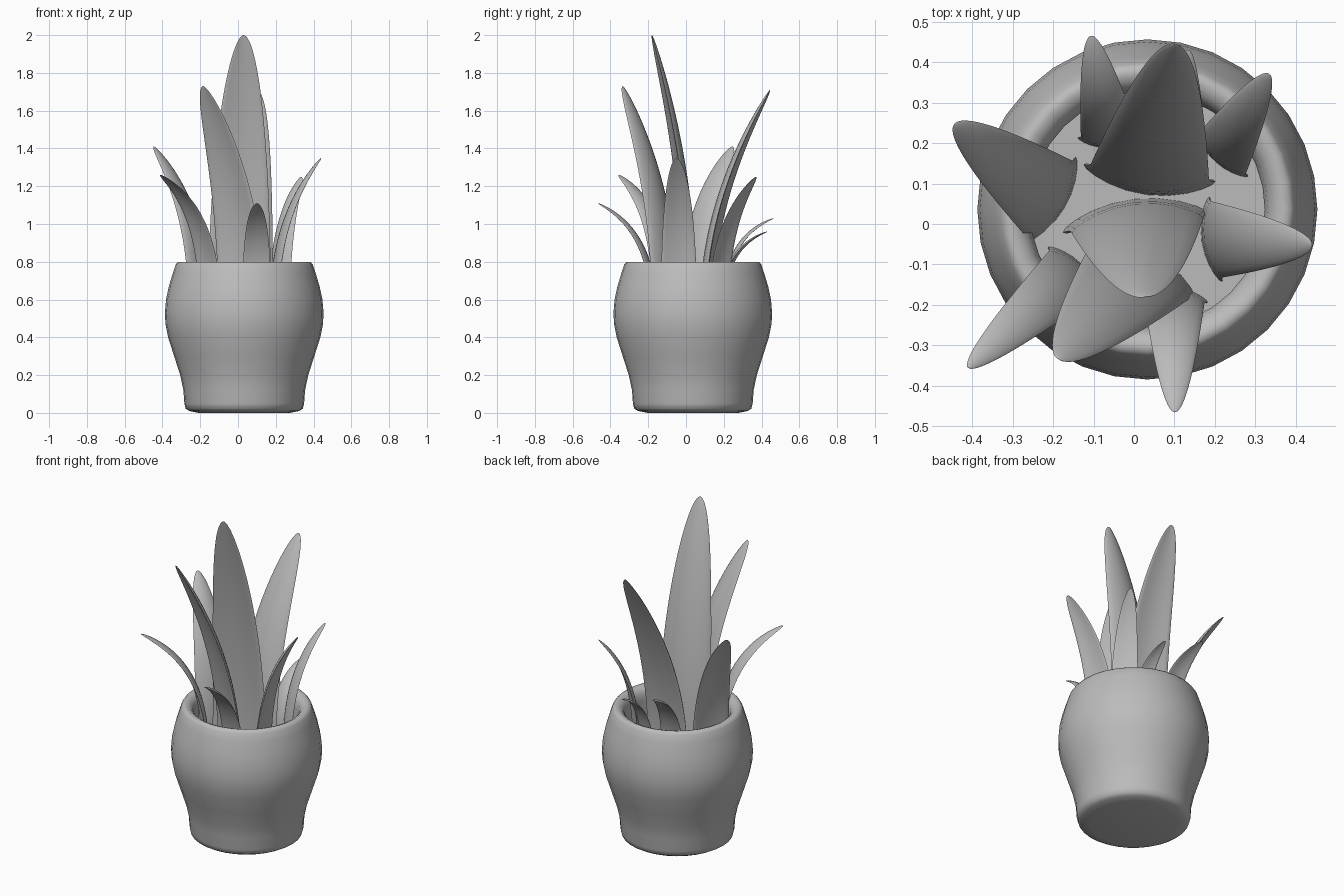
import bpy, bmesh, math
from mathutils import Vector

old = bpy.data.objects.get("Cube")
if old:
    bpy.data.objects.remove(old, do_unlink=True)

CENTRE = Vector((0.033, 0.036, 0))
SOIL = 0.55


def make_material(name, color):
    mat = bpy.data.materials.new(name)
    mat.use_nodes = True
    mat.diffuse_color = color
    mat.node_tree.nodes["Principled BSDF"].inputs["Base Color"].default_value = color
    return mat


grey = make_material("plain grey", (0.5, 0.5, 0.5, 1))


def loft(name, rings, angle):
    """Skin closed rings of points, cap both ends, and shade."""
    bm = bmesh.new()
    loops = [[bm.verts.new(p) for p in ring] for ring in rings]
    n = len(loops[0])
    for a, b in zip(loops, loops[1:]):
        for i in range(n):
            j = (i + 1) % n
            bm.faces.new((a[i], a[j], b[j], b[i]))
    bm.faces.new(loops[0][::-1])
    bm.faces.new(loops[-1])
    bmesh.ops.remove_doubles(bm, verts=bm.verts, dist=0.0002)
    bmesh.ops.recalc_face_normals(bm, faces=bm.faces)
    mesh = bpy.data.meshes.new(name)
    bm.to_mesh(mesh)
    bm.free()
    mesh.materials.append(grey)
    obj = bpy.data.objects.new(name, mesh)
    bpy.context.collection.objects.link(obj)
    bpy.ops.object.select_all(action='DESELECT')
    obj.select_set(True)
    bpy.context.view_layer.objects.active = obj
    bpy.ops.object.shade_smooth_by_angle(angle=math.radians(angle))


def circle(r, z, n=32):
    return [CENTRE + Vector((r * math.cos(math.tau * i / n),
                             r * math.sin(math.tau * i / n), z)) for i in range(n)]


# Pot: outer wall, rolled rim, inner wall, closed by the soil surface
profile = [(0.24, 0), (0.29, 0.01), (0.31, 0.022), (0.317, 0.05), (0.322, 0.12),
           (0.339, 0.2), (0.371, 0.3), (0.403, 0.4), (0.417, 0.47), (0.42, 0.53),
           (0.414, 0.6), (0.399, 0.67), (0.378, 0.74), (0.363, 0.785), (0.352, 0.799),
           (0.335, 0.8), (0.314, 0.791), (0.298, 0.77), (0.29, 0.73), (0.292, SOIL)]
loft("pot", [circle(r, z) for r, z in profile], 60)


def leaf(name, left, right, tip, bend, steps=28, sides=20):
    """Curved blade from a base edge to a tip; bend sets how late it arches."""
    a, b, tip = Vector((*left, SOIL)), Vector((*right, SOIL)), Vector(tip)
    base = (a + b) / 2
    half = (b - a).length / 2
    side = (b - a).normalized()
    control = base + Vector((0, 0, bend * (tip.z - SOIL)))
    outward = Vector((tip.x - base.x, tip.y - base.y, 0))
    flip = 1 if side.cross(Vector((0, 0, 1))).dot(outward) > 0 else -1
    rings = []
    for i in range(steps + 1):
        t = 1 - (1 - i / steps) ** 2
        p = base * (1 - t) ** 2 + control * 2 * t * (1 - t) + tip * t * t
        tangent = ((control - base) * (1 - t) + (tip - control) * t).normalized()
        normal = side.cross(tangent).normalized() * flip
        flare = 0.95 + 0.1 * max(0, 1 - t / 0.12) ** 2
        w = half * flare * max(0, 1 - t ** 2) ** 0.54
        ring = []
        for k in range(sides):
            ang = math.tau * k / sides
            u = math.cos(ang)
            depth = 0.13 * math.sin(ang) + 0.2 * u * u - 0.04
            ring.append(p + side * u * w + normal * w * depth)
        rings.append(ring)
    loft(name, rings, 80)


# Leaves: base edge ends, tip, bend
leaf("tall_leaf", (-0.17, 0.01), (0.18, 0.05), (0.03, -0.18, 2.0), 0.5)
leaf("back_tall_leaf", (-0.12, 0.12), (0.19, 0.08), (0.1, 0.445, 1.71), 0.5)
leaf("front_tall_leaf", (-0.1, -0.02), (0.16, -0.165), (-0.185, -0.335, 1.73), 0.52)
leaf("right_side_leaf", (-0.25, -0.05), (-0.13, 0.15), (-0.445, 0.245, 1.41), 0.62)
leaf("front_right_leaf", (-0.2, -0.05), (-0.08, -0.17), (-0.41, -0.355, 1.26), 0.75)
leaf("front_small_leaf", (0.02, -0.16), (0.18, -0.18), (0.1, -0.465, 1.11), 0.75)
leaf("left_side_leaf", (0.17, 0.06), (0.2, -0.14), (0.44, -0.05, 1.35), 0.62)
leaf("back_left_leaf", (0.15, 0.22), (0.27, 0.11), (0.335, 0.37, 1.25), 0.66)
leaf("back_right_leaf", (-0.135, 0.2), (0.02, 0.2), (-0.105, 0.465, 1.03), 0.8)
leaf("back_small_leaf", (0.07, 0.2), (0.18, 0.18), (0.135, 0.43, 0.96), 0.8)
